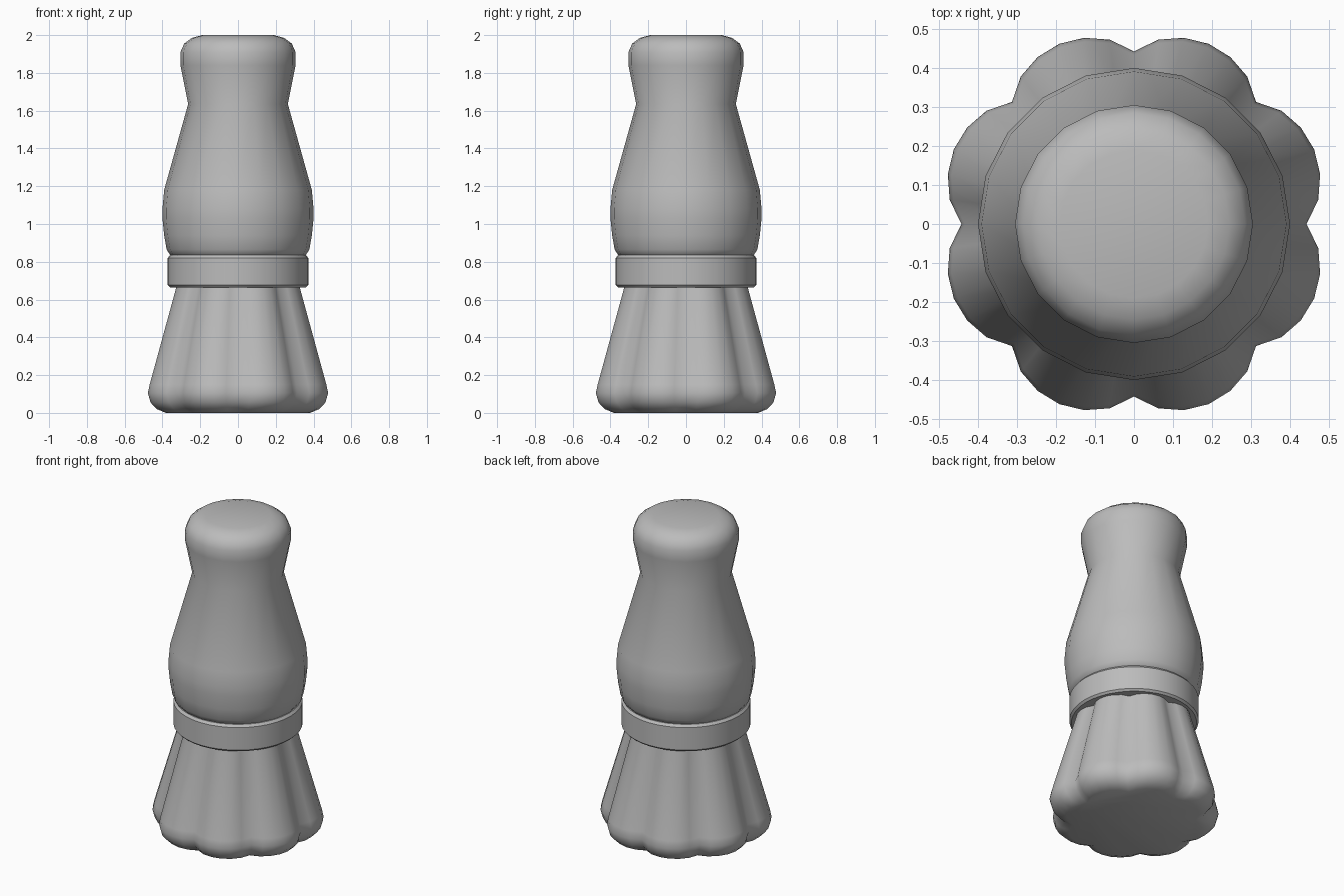
import bpy, bmesh, math

cube = bpy.data.objects.get("Cube")
if cube:
    bpy.data.objects.remove(cube, do_unlink=True)

gray = bpy.data.materials.new("plain gray")
gray.use_nodes = True
gray.diffuse_color = (0.5, 0.5, 0.5, 1)
gray.node_tree.nodes["Principled BSDF"].inputs["Base Color"].default_value = (0.5, 0.5, 0.5, 1)


def loft(name, profile, segments, shape=lambda a: 1.0, angle=40):
    """Capped stack of rings from (radius, height) pairs; shape scales the radius by angle."""
    bm = bmesh.new()
    rings = []
    for r, z in profile:
        ring = []
        for i in range(segments):
            a = math.tau * i / segments
            s = r * shape(a)
            ring.append(bm.verts.new((s * math.cos(a), s * math.sin(a), z)))
        rings.append(ring)
    for low, high in zip(rings, rings[1:]):
        for i in range(segments):
            j = (i + 1) % segments
            bm.faces.new((low[i], low[j], high[j], high[i]))
    bm.faces.new(rings[0][::-1])
    bm.faces.new(rings[-1])
    mesh = bpy.data.meshes.new(name)
    bm.to_mesh(mesh)
    bm.free()
    mesh.materials.append(gray)
    obj = bpy.data.objects.new(name, mesh)
    bpy.context.collection.objects.link(obj)
    bpy.ops.object.select_all(action='DESELECT')
    obj.select_set(True)
    bpy.context.view_layer.objects.active = obj
    bpy.ops.object.shade_smooth_by_angle(angle=math.radians(angle))
    return obj


def lobes(a):
    """Eight rounded tufts with creases between them."""
    return 0.885 + 0.115 * abs(math.sin(4 * a)) ** 0.75


# Flared bristles gathered into tufts
loft("bristles", [(0.40, 0.005), (0.45, 0.02), (0.485, 0.055), (0.5, 0.105),
                  (0.49, 0.15), (0.338, 0.68), (0.335, 0.72)], 48, lobes, 60)

# Collar with narrow bevelled rims
loft("collar", [(0.36, 0.665), (0.372, 0.677), (0.372, 0.82), (0.36, 0.835)], 40, angle=30)

# Turned handle with waist and rounded knob
loft("handle", [(0.345, 0.825), (0.362, 0.84), (0.378, 0.865), (0.391, 0.94), (0.4, 1.03),
                (0.4, 1.08), (0.391, 1.18), (0.264, 1.635), (0.305, 1.84),
                (0.305, 1.91), (0.285, 1.955), (0.245, 1.985), (0.19, 2.0)], 20, angle=50)

# Rest the brush on the ground
for obj in bpy.context.collection.objects:
    if obj.name == "bristles":
        for v in obj.data.vertices:
            if v.co.z < 0.01:
                v.co.z = 0
